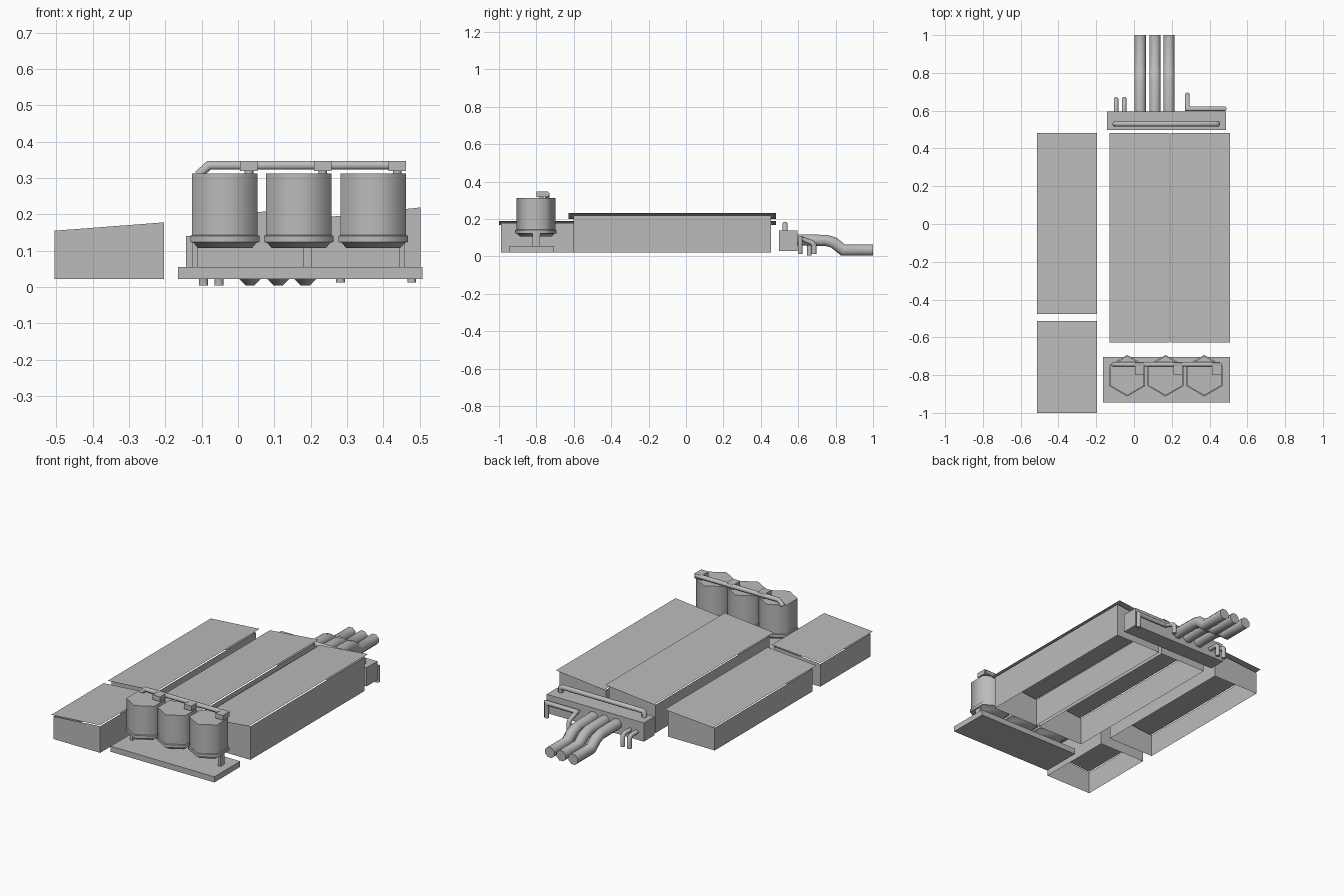
import bpy, math
from mathutils import Vector

cube = bpy.data.objects.get("Cube")
if cube:
    bpy.data.objects.remove(cube, do_unlink=True)

grey = bpy.data.materials.new("plain grey")
grey.use_nodes = True
grey.diffuse_color = (0.5, 0.5, 0.5, 1)
grey.node_tree.nodes["Principled BSDF"].inputs["Base Color"].default_value = (0.5, 0.5, 0.5, 1)


def make(name, verts, faces, smooth=None):
    mesh = bpy.data.meshes.new(name)
    mesh.from_pydata(verts, [], faces)
    mesh.materials.append(grey)
    obj = bpy.data.objects.new(name, mesh)
    bpy.context.collection.objects.link(obj)
    if smooth:
        bpy.ops.object.select_all(action='DESELECT')
        obj.select_set(True)
        bpy.context.view_layer.objects.active = obj
        bpy.ops.object.shade_smooth_by_angle(angle=math.radians(smooth))
    return obj


def loft(name, rings, caps=True, smooth=None):
    """Join equal rings of points with quads, optionally closing both ends."""
    n = len(rings[0])
    faces = []
    for k in range(len(rings) - 1):
        for i in range(n):
            j = (i + 1) % n
            faces.append((k * n + i, k * n + j, (k + 1) * n + j, (k + 1) * n + i))
    if caps:
        last = (len(rings) - 1) * n
        faces += [tuple(reversed(range(n))), tuple(range(last, last + n))]
    return make(name, [tuple(p) for ring in rings for p in ring], faces, smooth)


def rect(x0, x1, y0, y1, z0, z1):
    """Rectangle whose height runs from z0 at x0 to z1 at x1."""
    return [(x0, y0, z0), (x1, y0, z1), (x1, y1, z1), (x0, y1, z0)]


def box(name, x0, x1, y0, y1, z0, z1):
    return loft(name, [rect(x0, x1, y0, y1, z, z) for z in (z0, z1)])


def tube(name, path, radius, sides=8):
    """Sweep a polygon along a path with mitred corners."""
    path = [Vector(p) for p in path]
    dirs = [(b - a).normalized() for a, b in zip(path, path[1:])]
    d = dirs[0]
    u = d.cross(Vector((0, 0, 1)) if abs(d.z) < 0.9 else Vector((1, 0, 0))).normalized()
    v = d.cross(u)
    angles = [(i + 0.5) * math.tau / sides for i in range(sides)]
    rings = [[path[0] + radius * (u * math.cos(a) + v * math.sin(a)) for a in angles]]
    for k, d in enumerate(dirs):
        end = path[k + 1]
        normal = d + dirs[k + 1] if k + 1 < len(dirs) else d
        rings.append([p + d * ((end - p).dot(normal) / d.dot(normal)) for p in rings[-1]])
    return loft(name, rings, smooth=50)


# Sheds: open wall shells under thin sloping roof sheets
def shed(name, x0, x1, y0, y1, low, high, overhang):
    base = 0.022
    loft(name + "_walls", [rect(x0, x1, y0, y1, base, base),
                           rect(x0, x1, y0, y1, low, high)], caps=False)
    lift = 0.012
    make(name + "_roof", rect(x0 - 0.008, x1 + 0.006, y0 - overhang, y1 + overhang,
                              low + lift, high + lift), [(0, 1, 2, 3)])


shed("right_long_shed", -0.505, -0.203, -0.45, 0.455, 0.155, 0.178, 0.026)
shed("right_short_shed", -0.505, -0.203, -0.988, -0.525, 0.155, 0.178, 0.012)
shed("middle_shed", -0.122, 0.182, -0.602, 0.455, 0.188, 0.219, 0.026)
shed("left_shed", 0.202, 0.502, -0.602, 0.455, 0.188, 0.219, 0.026)

# Tank platform and end supports
box("tank_platform", -0.165, 0.508, -0.945, -0.705, 0.022, 0.055)
for side, x in (("right", -0.118), ("left", 0.452)):
    box(side + "_tank_support", x - 0.008, x + 0.008, -0.82, -0.78, 0.055, 0.13)

# Hexagonal tanks with a rim and tapered foot
profile = [(0.087, 0.108), (0.1, 0.122), (0.11, 0.124), (0.11, 0.141),
           (0.104, 0.143), (0.104, 0.313)]
for i, x in enumerate((-0.036, 0.167, 0.372)):
    rings = [[(x + r * math.cos(a), -0.803 + r * math.sin(a), z)
              for a in (math.radians(30 + 60 * k) for k in range(6))]
             for r, z in profile]
    loft(f"tank_{i + 1}", rings, smooth=65)
    # Valve block and its short neck
    cx = x + 0.066
    box(f"valve_block_{i + 1}", cx - 0.024, cx + 0.024, -0.8, -0.737, 0.319, 0.347)
    tube(f"valve_neck_{i + 1}", [(cx, -0.775, 0.31), (cx, -0.775, 0.322)], 0.013)

# Manifold pipe over the tanks
tube("manifold_pipe", [(-0.11, -0.743, 0.308), (-0.08, -0.743, 0.335),
                       (0.455, -0.743, 0.335)], 0.013)

# Rear pipe block with its top rail
box("pipe_block", -0.143, 0.488, 0.497, 0.595, 0.03, 0.14)
tube("top_rail", [(-0.1, 0.53, 0.13), (-0.1, 0.53, 0.165), (-0.09, 0.53, 0.172),
                  (0.43, 0.53, 0.172), (0.442, 0.53, 0.165), (0.442, 0.53, 0.13)], 0.014)

# Three large outlet pipes
for i, x in enumerate((0.033, 0.111, 0.185)):
    tube(f"outlet_pipe_{i + 1}", [(x, 0.59, 0.088), (x, 0.75, 0.086), (x, 0.79, 0.074),
                                  (x, 0.84, 0.034), (x, 1.0, 0.034)], 0.032)

# Small bent pipes
for i, x in enumerate((-0.095, -0.052)):
    tube(f"small_pipe_{i + 1}", [(x, 0.59, 0.075), (x, 0.648, 0.075),
                                 (x, 0.66, 0.063), (x, 0.66, 0.004)], 0.013)
tube("corner_pipe", [(0.478, 0.61, 0.012), (0.478, 0.61, 0.098), (0.282, 0.61, 0.098),
                     (0.282, 0.672, 0.075), (0.282, 0.684, 0.063), (0.282, 0.684, 0.012)], 0.013)
